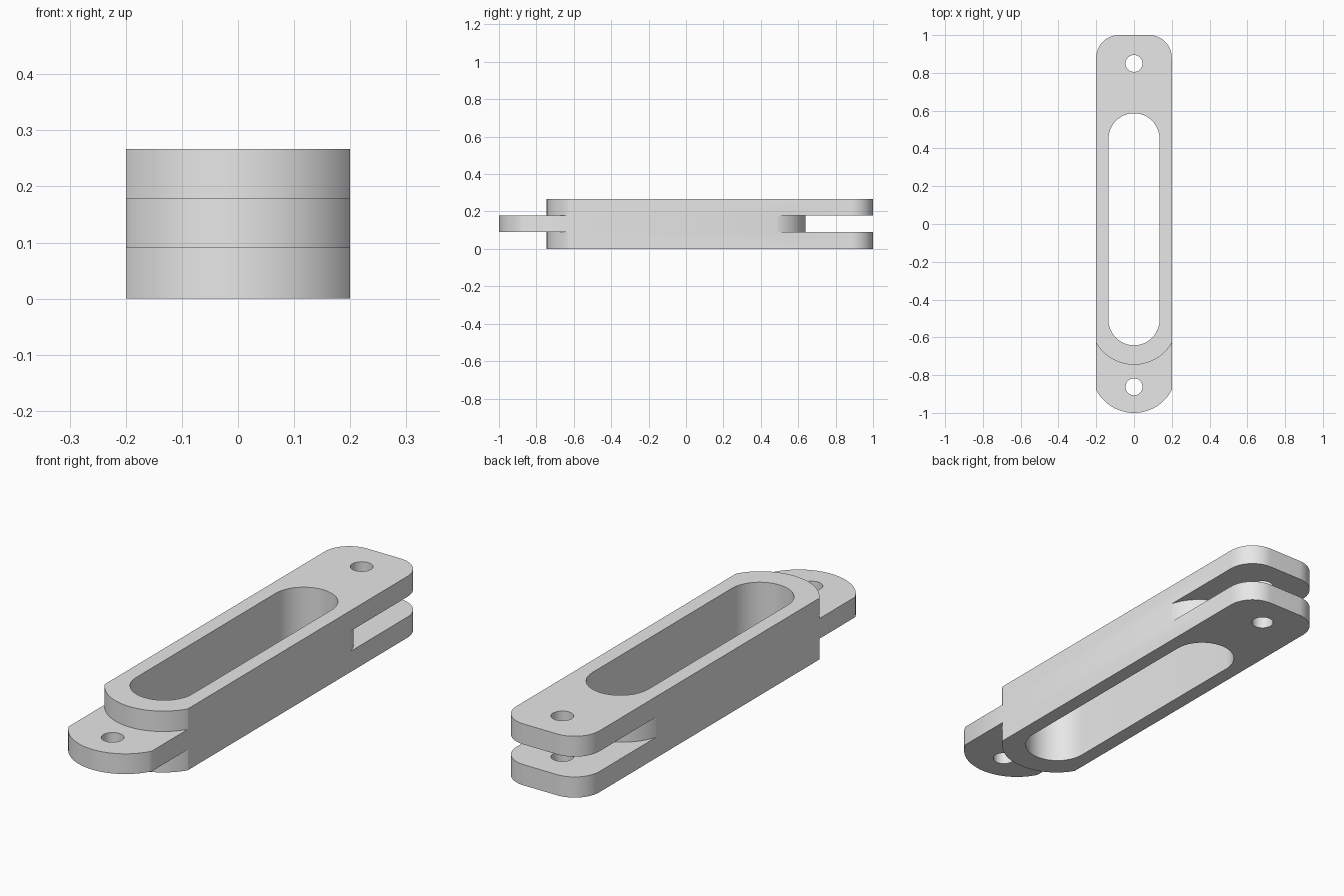
import bpy, bmesh
from math import sin, cos, asin, pi

if "Cube" in bpy.data.objects:
    bpy.data.objects.remove(bpy.data.objects["Cube"], do_unlink=True)

HALF, HEIGHT = 0.2, 0.267          # half width and full height of the link
LOW, HIGH = 0.09, 0.178            # bottom and top of the tongue and of the rear slot
OVER = 0.1                         # how far cutters reach past the body


def arc(x, y, r, start, end, steps=24):
    """Points along an arc, angles in radians."""
    angles = [start + (end - start) * i / steps for i in range(steps + 1)]
    return [(x + r * cos(a), y + r * sin(a)) for a in angles]


def end_arc(tip, r, side, half=HALF):
    """Shallow arc across the width, bulging to side (-1 front, 1 rear)."""
    a = asin(half / r)
    mid = side * pi / 2
    return arc(0, tip - side * r, r, mid - a, mid + a, 40)


def prism(name, outline, z0, z1):
    """Extrude a closed outline from z0 to z1."""
    bm = bmesh.new()
    face = bm.faces.new([bm.verts.new((x, y, z0)) for x, y in outline])
    top = bmesh.ops.extrude_face_region(bm, geom=[face])["geom"]
    bmesh.ops.translate(bm, vec=(0, 0, z1 - z0),
                        verts=[v for v in top if isinstance(v, bmesh.types.BMVert)])
    bmesh.ops.recalc_face_normals(bm, faces=bm.faces)
    mesh = bpy.data.meshes.new(name)
    bm.to_mesh(mesh)
    bm.free()
    obj = bpy.data.objects.new(name, mesh)
    bpy.context.collection.objects.link(obj)
    return obj


def cut(body, outline, z0=-OVER, z1=HEIGHT + OVER):
    """Subtract an extruded outline from the body."""
    cutter = prism("cutter", outline, z0, z1)
    cutter.hide_render = True
    mod = body.modifiers.new("cut", "BOOLEAN")
    mod.operation, mod.solver, mod.object = "DIFFERENCE", "EXACT", cutter
    bpy.context.view_layer.objects.active = body
    bpy.ops.object.modifier_apply(modifier=mod.name)
    bpy.data.objects.remove(cutter, do_unlink=True)


# Bar: curved front end, rounded rear corners
R = 0.12
link = prism("link_body",
             end_arc(-1, 0.225, -1)
             + arc(HALF - R, 1 - R, R, 0, pi / 2)
             + arc(R - HALF, 1 - R, R, pi / 2, pi), 0, HEIGHT)

# Front steps above and below, leaving the tongue
wide = HALF + OVER
step = end_arc(-0.745, 0.2315, -1, HALF + 0.003)
step = [(-wide, step[0][1])] + step + [(wide, step[-1][1]), (wide, -1.2), (-wide, -1.2)]
cut(link, step, -OVER, LOW)
cut(link, step, HIGH, HEIGHT + OVER)

# Rear slot between the two fork plates
slot = end_arc(0.64, 0.208, 1, HALF + 0.003)
slot = [(wide, slot[0][1])] + slot + [(-wide, slot[-1][1]), (-wide, 1.2), (wide, 1.2)]
cut(link, slot, LOW, HIGH)

# Long window
W = 0.135
cut(link, arc(0, 0.586 - W, W, 0, pi) + arc(0, W - 0.642, W, pi, 2 * pi))

# Pin holes
for y in (0.85, -0.862):
    cut(link, arc(0, y, 0.045, 0, 2 * pi, 40)[:-1])

# Plain grey finish
grey = bpy.data.materials.new("light_grey")
grey.use_nodes = True
color = (0.8, 0.8, 0.8, 1)
grey.diffuse_color = color
grey.node_tree.nodes["Principled BSDF"].inputs["Base Color"].default_value = color
link.data.materials.clear()
link.data.materials.append(grey)

bpy.ops.object.select_all(action="DESELECT")
link.select_set(True)
bpy.context.view_layer.objects.active = link
bpy.ops.object.shade_smooth_by_angle(angle=pi / 6)
